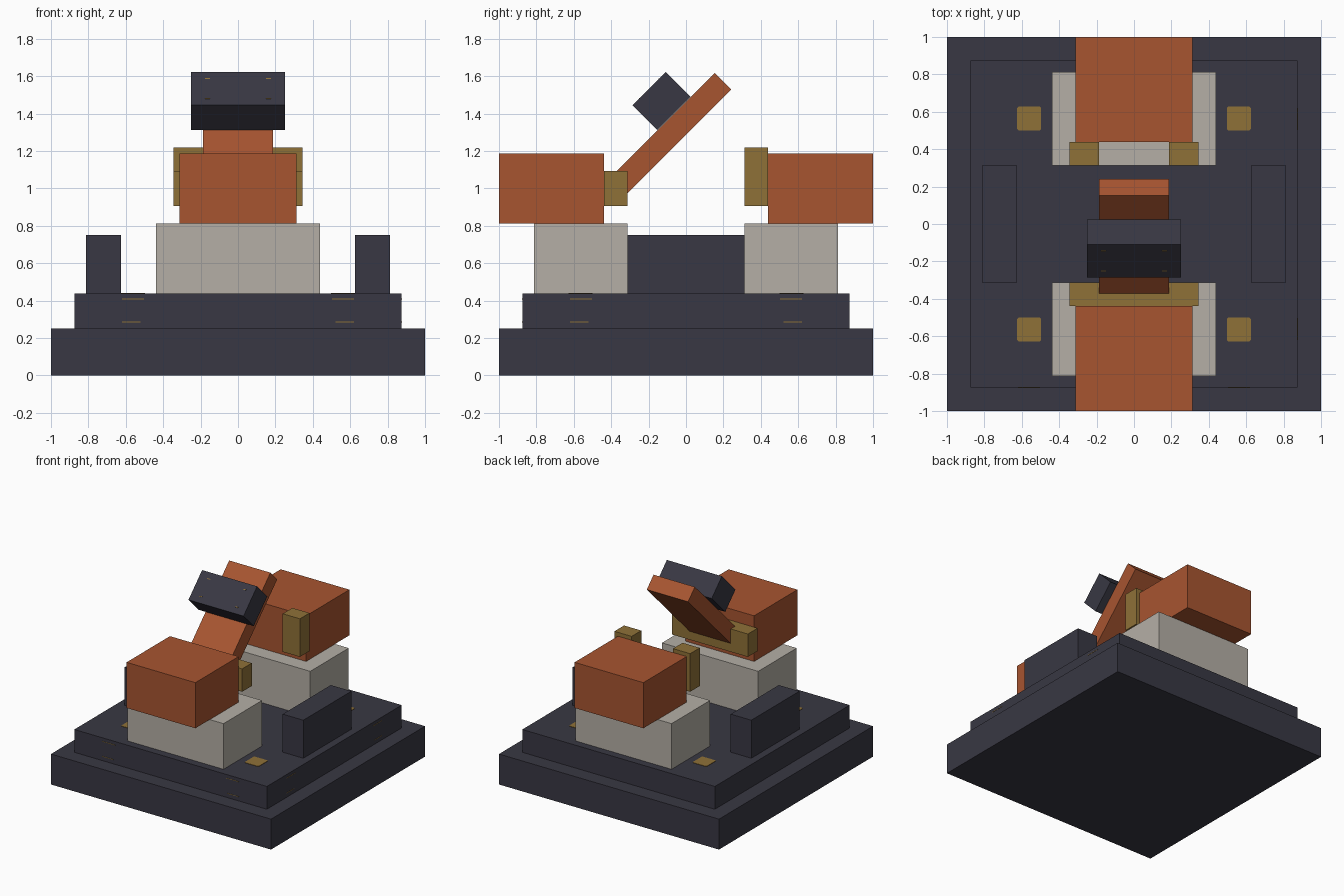
import bpy, bmesh
from math import radians
from mathutils import Matrix, Vector

cube = bpy.data.objects.get("Cube")
if cube:
    bpy.data.objects.remove(cube, do_unlink=True)


def material(name, rgb):
    m = bpy.data.materials.new(name)
    m.use_nodes = True
    m.diffuse_color = (*rgb, 1)
    m.node_tree.nodes["Principled BSDF"].inputs["Base Color"].default_value = (*rgb, 1)
    return m


SLATE = material("dark slate", (0.04, 0.039, 0.056))
ORANGE = material("burnt orange", (0.39, 0.09, 0.03))
STONE = material("warm grey stone", (0.46, 0.43, 0.38))
BRASS = material("old brass", (0.275, 0.165, 0.039))


def box(name, mat, x, y, z, matrix=None, clip=0):
    """Box between (min, max) pairs; clip chamfers the upright edges."""
    bm = bmesh.new()
    size = Vector((x[1] - x[0], y[1] - y[0], z[1] - z[0]))
    mid = Vector((sum(x), sum(y), sum(z))) / 2
    bmesh.ops.create_cube(bm, size=1, matrix=Matrix.Translation(mid) @ Matrix.Diagonal(size).to_4x4())
    if clip:
        upright = [e for e in bm.edges if abs(e.verts[0].co.z - e.verts[1].co.z) > size.z / 2]
        bmesh.ops.bevel(bm, geom=upright, offset=clip, segments=1, affect='EDGES')
    mesh = bpy.data.meshes.new(name)
    bm.to_mesh(mesh)
    bm.free()
    mesh.materials.append(mat)
    ob = bpy.data.objects.new(name, mesh)
    bpy.context.collection.objects.link(ob)
    if matrix:
        ob.matrix_world = matrix
    return ob


def span(sign, a, b):
    return tuple(sorted((sign * a, sign * b)))


def sym(a):
    return (-a, a)


SIDES = ((1, "left"), (-1, "right"))
ENDS = ((1, "back"), (-1, "front"))

# Stepped base
base_top, tier_top = 0.25, 0.4375
box("base_slab", SLATE, sym(1), sym(1), (0, base_top))
box("base_tier", SLATE, sym(0.875), sym(0.875), (base_top, tier_top))

# Side blocks
for s, side in SIDES:
    box(side + "_side_block", SLATE, span(s, 0.625, 0.8125), sym(0.3125), (tier_top, 0.75))

# Pedestals and the big blocks that overhang them
for e, end in ENDS:
    box(end + "_pedestal", STONE, sym(0.4375), span(e, 0.3125, 0.8125), (tier_top, 0.8125))
    box(end + "_block", ORANGE, sym(0.3125), span(e, 0.4375, 1), (0.8125, 1.1875))

# Brass hinge bar at the front and two posts at the back
box("hinge_bar", BRASS, sym(0.344), (-0.4375, -0.3125), (0.906, 1.094))
for s, side in SIDES:
    box(side + "_post", BRASS, span(s, 0.1875, 0.344), (0.3125, 0.4375), (0.906, 1.219))

# Tilted hammer arm and head
tilt = Matrix.Rotation(radians(45), 4, 'X')
arm_frame = Matrix.Translation((0, -0.09, 1.286)) @ tilt
head_frame = Matrix.Translation((0, -0.131, 1.467)) @ tilt
box("hammer_arm", ORANGE, sym(0.1875), sym(0.406), sym(0.0625), arm_frame)
box("hammer_head", SLATE, sym(0.25), sym(0.125), sym(0.09375), head_frame)

# Small brass rivets on the head
for s, side in SIDES:
    for e, end in ENDS:
        box(f"{side}_{end}_rivet", BRASS, span(s, 0.15, 0.176),
            (e * 0.074 - 0.003, e * 0.074 + 0.003), (0.092, 0.0955), head_frame)

# Brass pads set in the tier
for s, side in SIDES:
    for e, end in ENDS:
        box(f"{side}_{end}_pad", BRASS, span(s, 0.497, 0.625), span(e, 0.5, 0.628),
            (tier_top - 0.002, tier_top + 0.003), clip=0.008)

# Fine brass inlay lines on the front and left faces of the tier
for s, side in SIDES:
    for z, inner, row in ((0.408, 0.503, "upper"), (0.285, 0.52, "lower")):
        height = (z - 0.002, z + 0.002)
        box(f"front_{side}_{row}_inlay", BRASS, span(s, inner, 0.62), (-0.877, -0.873), height)
        box(f"side_{side}_{row}_inlay", BRASS, (0.873, 0.877), span(s, inner, 0.62), height)
